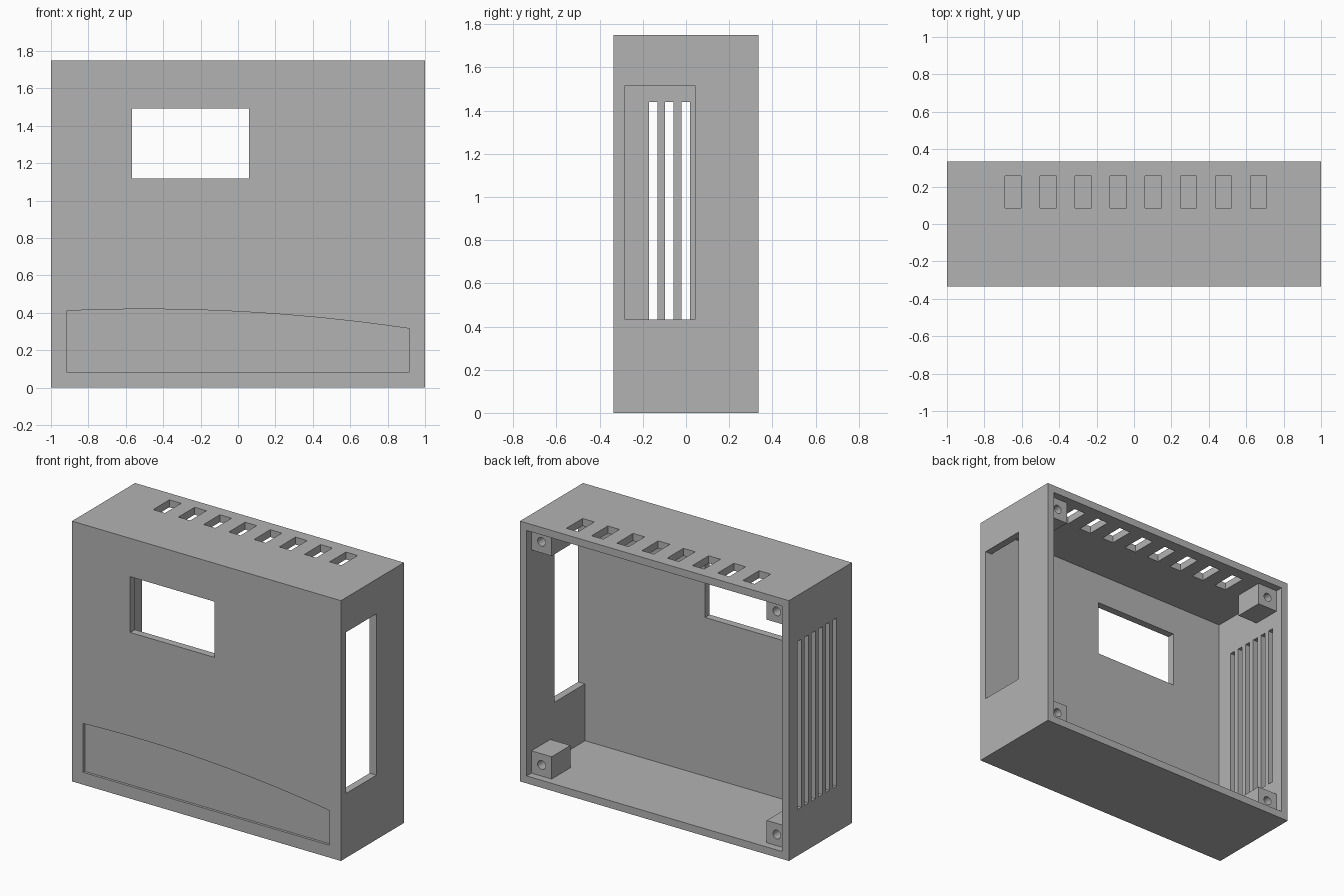
import bpy, bmesh, math
from mathutils import Matrix, Vector

if "Cube" in bpy.data.objects:
    bpy.data.objects.remove(bpy.data.objects["Cube"], do_unlink=True)

W, D, H, T = 1.0, 0.335, 1.75, 0.05   # half width, half depth, height, wall

grey = bpy.data.materials.new("light_grey")
grey.use_nodes = True
colour = (0.45, 0.45, 0.45, 1)
grey.diffuse_color = colour
grey.node_tree.nodes["Principled BSDF"].inputs["Base Color"].default_value = colour


def add_box(bm, x, y, z):
    """Box given as (min, max) pairs on each axis."""
    size = Vector((x[1] - x[0], y[1] - y[0], z[1] - z[0]))
    mid = Vector((sum(x) / 2, sum(y) / 2, sum(z) / 2))
    bmesh.ops.create_cube(bm, size=1, matrix=Matrix.Translation(mid) @ Matrix.Diagonal(size).to_4x4())


def finish(bm, name):
    bmesh.ops.recalc_face_normals(bm, faces=bm.faces)
    mesh = bpy.data.meshes.new(name)
    bm.to_mesh(mesh)
    bm.free()
    mesh.materials.append(grey)
    obj = bpy.data.objects.new(name, mesh)
    bpy.context.collection.objects.link(obj)
    return obj


def cut(obj, cutter):
    """Subtract the cutter, bake the result and discard the cutter."""
    cutter.hide_render = True
    mod = obj.modifiers.new("cut", 'BOOLEAN')
    mod.operation, mod.solver, mod.object = 'DIFFERENCE', 'EXACT', cutter
    bpy.context.view_layer.update()
    graph = bpy.context.evaluated_depsgraph_get()
    baked = bpy.data.meshes.new_from_object(obj.evaluated_get(graph))
    obj.modifiers.clear()
    obj.data = baked
    bpy.data.objects.remove(cutter, do_unlink=True)


# Case: a box hollowed out from the back
bm = bmesh.new()
add_box(bm, (-W, W), (-D, D), (0, H))
case = finish(bm, "case")
bm = bmesh.new()
add_box(bm, (-W + T, W - T), (-D + T, D + T), (T, H - T))
cut(case, finish(bm, "cavity"))

# Openings through the walls
bm = bmesh.new()
add_box(bm, (-0.567, 0.058), (-0.4, -0.2), (1.117, 1.492))      # front window
add_box(bm, (0.9, 1.1), (-0.283, 0.042), (0.433, 1.517))        # side window
for i in range(6):                                              # side slots
    y = -0.172 + 0.075 * i
    add_box(bm, (-1.1, -0.9), (y, y + 0.04), (0.31, 1.44))
for i in range(8):                                              # top vents
    x = -0.69 + 0.1875 * i
    add_box(bm, (x, x + 0.087), (0.085, 0.257), (1.65, 1.85))
cut(case, finish(bm, "openings"))

# Shallow front recess with a curved upper edge
bm = bmesh.new()
half, steps = 0.917, 16
profile = [(-half, 0.083), (half, 0.083)]
for i in range(steps + 1):
    x = half - 2 * half * i / steps
    profile.append((x, 0.42 - 0.052 * (x + 0.5) ** 2))
face = bm.faces.new([bm.verts.new((x, -D - 0.05, z)) for x, z in profile])
pushed = bmesh.ops.extrude_face_region(bm, geom=[face])["geom"]
bmesh.ops.translate(bm, vec=(0, 0.067, 0), verts=[v for v in pushed if isinstance(v, bmesh.types.BMVert)])
cut(case, finish(bm, "recess"))

# Screw posts in the four inner corners, set back from the rim
P, back, length = 0.15, D - T, 0.2
for sx, side in ((1, "left"), (-1, "right")):
    for z0, level in ((T, "lower"), (H - T - P, "upper")):
        x0, x1 = sorted((sx * (W - T), sx * (W - T - P)))
        bm = bmesh.new()
        add_box(bm, (x0, x1), (back - length, back), (z0, z0 + P))
        post = finish(bm, f"{level}_{side}_screw_post")
        bm = bmesh.new()
        spot = Matrix.Translation(((x0 + x1) / 2, back, z0 + P / 2))
        bmesh.ops.create_cone(bm, cap_ends=True, segments=24, radius1=0.029, radius2=0.029,
                              depth=0.3, matrix=spot @ Matrix.Rotation(math.pi / 2, 4, 'X'))
        cut(post, finish(bm, "screw_hole"))
